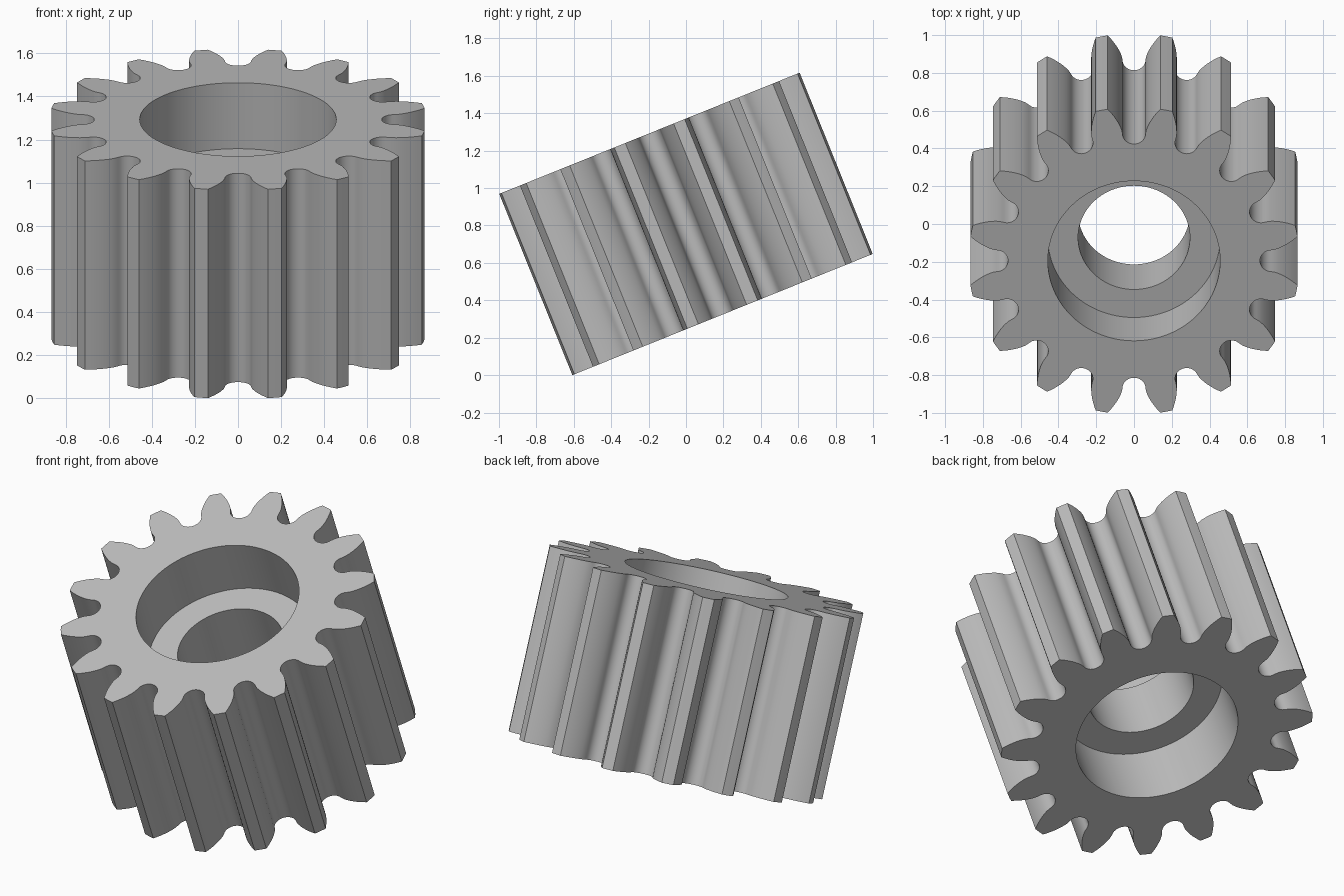
import bpy, bmesh, math
from mathutils import Matrix

if "Cube" in bpy.data.objects:
    bpy.data.objects.remove(bpy.data.objects["Cube"])

TEETH, TIP_R, ROOT_R = 16, 0.877, 0.667
HEIGHT, TILT = 1.045, math.radians(21.96)
BORE_R, HOLE_R = 0.456, 0.296
TOP_DEPTH, BOTTOM_DEPTH = 0.33, 0.36

pitch_r = TIP_R * TEETH / (TEETH + 2)
base_r = pitch_r * math.cos(math.radians(20))
half = math.pi / TEETH


def inv(a):
    return math.tan(a) - a


def flank_angle(r):
    """Half angle of the gap between involute flanks at radius r."""
    return half / 2 - inv(math.radians(20)) + inv(math.acos(min(1, base_r / r)))


# Half of one tooth gap: rounded root, involute flank, tip land
gap_w = base_r * math.sin(flank_angle(base_r))
fillet_r = base_r - 0.006
half_gap = []
for i in range(9):
    t = math.pi / 2 * (1 - i / 8)
    x, y = gap_w * math.cos(t), fillet_r - (fillet_r - ROOT_R) * math.sin(t)
    half_gap.append((math.atan2(x, y), math.hypot(x, y)))
for i in range(1, 9):
    r = base_r + (TIP_R - base_r) * i / 8
    half_gap.append((flank_angle(r), r))
half_gap.append((half, TIP_R))

# Full outline as (angle, radius), repeated round the wheel
one_tooth = [(-a, r) for a, r in reversed(half_gap[1:])] + half_gap[:-1]
outline = [(math.pi / 2 + 2 * half * k + a, r)
           for k in range(TEETH) for a, r in one_tooth]

# Closed cross-section: None means the toothed outline
h = HEIGHT / 2
section = [(None, h), (BORE_R, h), (BORE_R, h - TOP_DEPTH), (HOLE_R, h - TOP_DEPTH),
           (HOLE_R, -h + BOTTOM_DEPTH), (BORE_R, -h + BOTTOM_DEPTH), (BORE_R, -h), (None, -h)]

bm = bmesh.new()
rings = [[bm.verts.new(((rad or r) * math.cos(a), (rad or r) * math.sin(a), z))
          for a, r in outline] for rad, z in section]
n = len(outline)
for j, ring in enumerate(rings):
    nxt = rings[(j + 1) % len(rings)]
    for i in range(n):
        k = (i + 1) % n
        bm.faces.new((ring[i], ring[k], nxt[k], nxt[i]))

# Tilt the wheel forward and rest it on the ground
bm.transform(Matrix.Rotation(TILT, 4, 'X'))
low = min(v.co.z for v in bm.verts)
bm.transform(Matrix.Translation((0, 0, -low)))
bmesh.ops.recalc_face_normals(bm, faces=bm.faces)

mesh = bpy.data.meshes.new("gear_wheel")
bm.to_mesh(mesh)
bm.free()
gear = bpy.data.objects.new("gear_wheel", mesh)
bpy.context.collection.objects.link(gear)

grey = bpy.data.materials.new("steel grey")
grey.diffuse_color = (0.5, 0.5, 0.5, 1)
grey.use_nodes = True
grey.node_tree.nodes["Principled BSDF"].inputs["Base Color"].default_value = grey.diffuse_color
mesh.materials.append(grey)

bpy.context.view_layer.objects.active = gear
gear.select_set(True)
bpy.ops.object.shade_smooth_by_angle(angle=math.radians(30))
